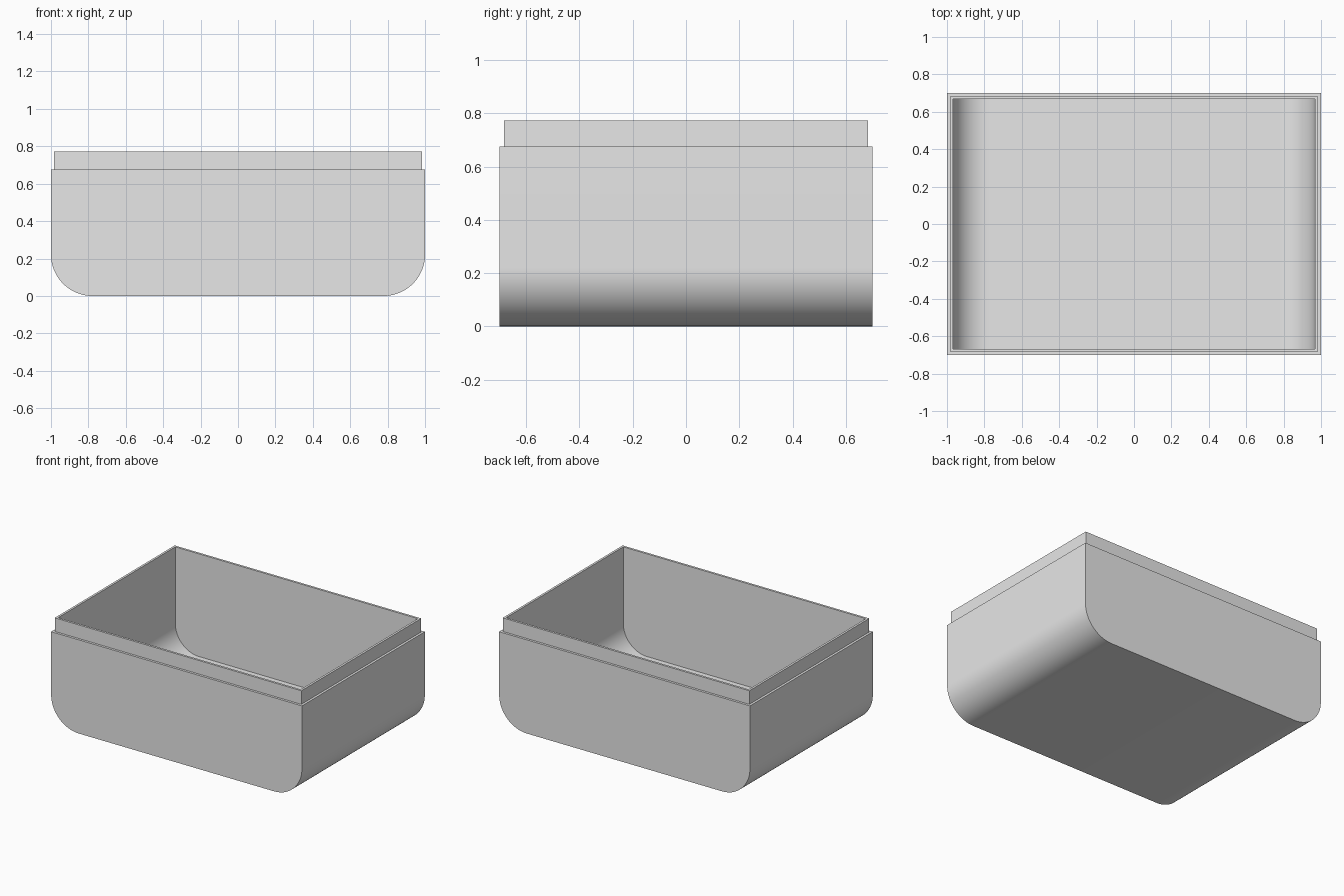
import bpy, bmesh, math

cube = bpy.data.objects.get("Cube")
if cube:
    bpy.data.objects.remove(cube, do_unlink=True)

# Main dimensions
HALF_X, HALF_Y, RADIUS = 1.0, 0.70, 0.222
SHOULDER_Z, RIM_Z = 0.675, 0.773
WALL, LEDGE = 0.033, 0.017
SEGMENTS = 32

grey = bpy.data.materials.new("light_grey")
grey.use_nodes = True
colour = (0.8, 0.8, 0.8, 1.0)
grey.diffuse_color = colour
grey.node_tree.nodes["Principled BSDF"].inputs["Base Color"].default_value = colour


def u_profile(inset, top):
    """Open-topped U section whose bottom corners are rounded."""
    r = RADIUS - inset
    right = [(HALF_X - inset, top)]
    for i in range(SEGMENTS + 1):
        a = math.pi / 2 * i / SEGMENTS
        right.append((HALF_X - RADIUS + r * math.cos(a), RADIUS - r * math.sin(a)))
    return right + [(-x, z) for x, z in reversed(right)]


def add_tray(bm, inset, top):
    """Extrude the U section along y and return its four top corners."""
    y = HALF_Y - inset
    profile = u_profile(inset, top)
    front = [bm.verts.new((x, -y, z)) for x, z in profile]
    back = [bm.verts.new((x, y, z)) for x, z in profile]
    bm.faces.new(front)
    bm.faces.new(back)
    for i in range(len(profile) - 1):
        bm.faces.new((front[i], front[i + 1], back[i + 1], back[i]))
    return [front[0], back[0], back[-1], front[-1]]


def add_ring(bm, inset, z):
    x, y = HALF_X - inset, HALF_Y - inset
    return [bm.verts.new((sx * x, sy * y, z))
            for sx, sy in ((1, -1), (1, 1), (-1, 1), (-1, -1))]


# Outer shell and cavity, joined by the ledge, lip wall and rim
bm = bmesh.new()
rings = [add_tray(bm, 0, SHOULDER_Z),
         add_ring(bm, LEDGE, SHOULDER_Z),
         add_ring(bm, LEDGE, RIM_Z),
         add_tray(bm, WALL, RIM_Z)]
for lower, upper in zip(rings, rings[1:]):
    for i in range(4):
        j = (i + 1) % 4
        bm.faces.new((lower[i], lower[j], upper[j], upper[i]))
bmesh.ops.recalc_face_normals(bm, faces=bm.faces)

mesh = bpy.data.meshes.new("open_box")
bm.to_mesh(mesh)
bm.free()
mesh.materials.append(grey)
box = bpy.data.objects.new("open_box", mesh)
bpy.context.collection.objects.link(box)

# Smooth rounded corners with crisp edges
bpy.ops.object.select_all(action="DESELECT")
box.select_set(True)
bpy.context.view_layer.objects.active = box
bpy.ops.object.shade_smooth_by_angle(angle=math.radians(30))
